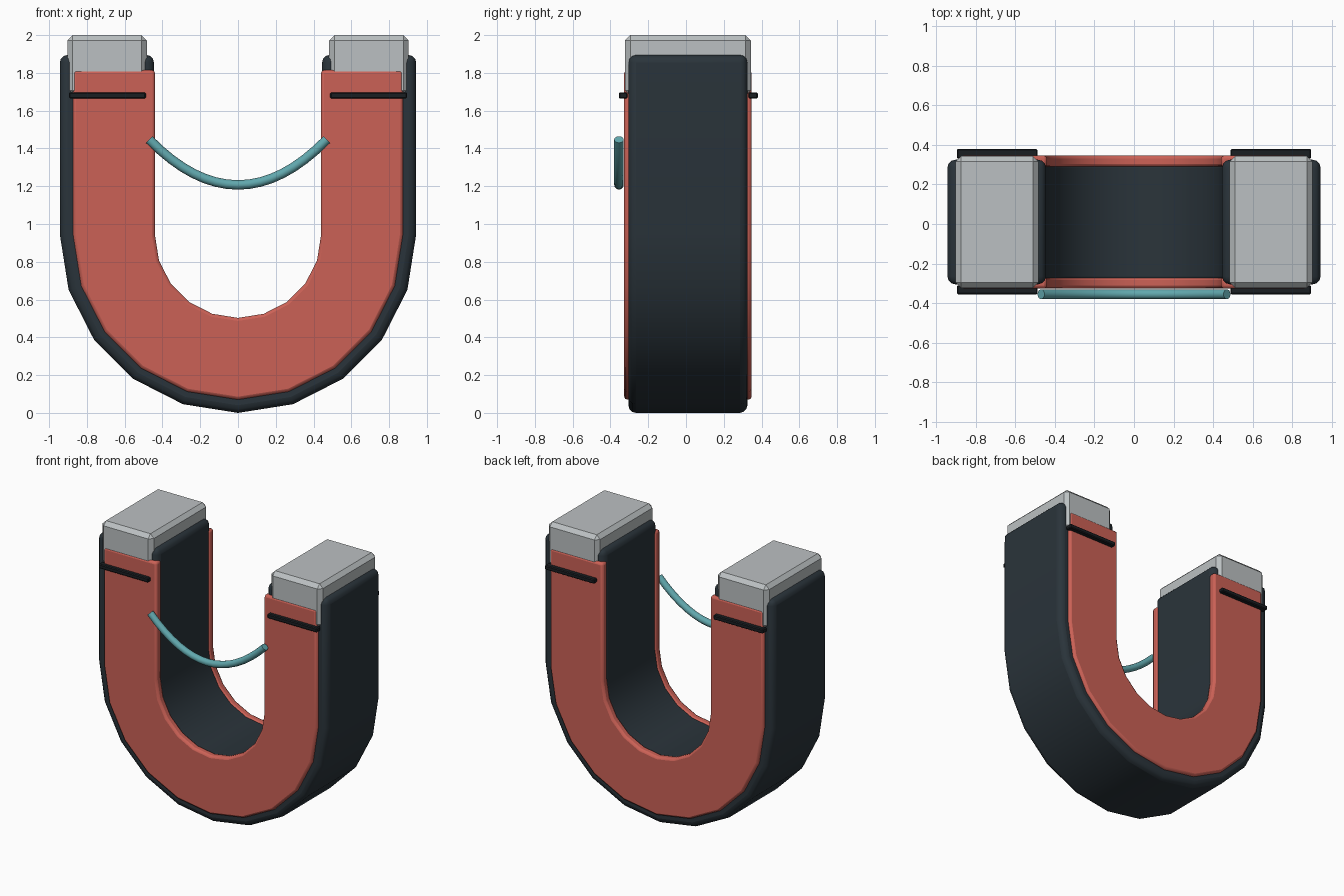
import bpy, bmesh, math

if "Cube" in bpy.data.objects:
    bpy.data.objects.remove(bpy.data.objects["Cube"])

def mat(name, rgb):
    m = bpy.data.materials.new(name)
    m.diffuse_color = (*rgb, 1)
    m.use_nodes = True
    m.node_tree.nodes["Principled BSDF"].inputs["Base Color"].default_value = m.diffuse_color
    return m

RED = mat("coral red", (0.60, 0.12, 0.093))
DARK = mat("dark slate", (0.023, 0.034, 0.043))
BLACK = mat("near black", (0.010, 0.013, 0.016))
GREY = mat("light grey", (0.50, 0.53, 0.54))
TEAL = mat("teal", (0.12, 0.39, 0.42))

CZ = 0.943      # height of the bend centre
STEPS = 10      # segments around the bend

def finish(bm, name, material, bevel, segments, smooth):
    bmesh.ops.recalc_face_normals(bm, faces=bm.faces)
    me = bpy.data.meshes.new(name)
    bm.to_mesh(me)
    bm.free()
    me.materials.append(material)
    ob = bpy.data.objects.new(name, me)
    bpy.context.collection.objects.link(ob)
    if bevel:
        b = ob.modifiers.new("bevel", 'BEVEL')
        b.width, b.segments = bevel, segments
        b.limit_method, b.angle_limit = 'ANGLE', math.radians(40)
    if smooth:
        bpy.ops.object.select_all(action='DESELECT')
        ob.select_set(True)
        bpy.context.view_layer.objects.active = ob
        bpy.ops.object.shade_smooth_by_angle(angle=math.radians(35))
    return ob

def horseshoe(name, inner, outer, y0, y1, top, material, bevel, segments):
    """U-shaped band with a rectangular section."""
    def path(r):
        pts = [(-r, top)]
        for i in range(STEPS + 1):
            a = math.pi + math.pi * i / STEPS
            pts.append((r * math.cos(a), CZ + r * math.sin(a)))
        return pts + [(r, top)]
    bm = bmesh.new()
    rings = []
    for (xi, zi), (xo, zo) in zip(path(inner), path(outer)):
        rings.append([bm.verts.new(p) for p in
                      ((xi, y0, zi), (xo, y0, zo), (xo, y1, zo), (xi, y1, zi))])
    for a, b in zip(rings, rings[1:]):
        for k in range(4):
            j = (k + 1) % 4
            bm.faces.new((a[k], a[j], b[j], b[k]))
    bm.faces.new(rings[0])
    bm.faces.new(rings[-1])
    return finish(bm, name, material, bevel, segments, True)

def box(name, x, y, z, material, bevel):
    bm = bmesh.new()
    bmesh.ops.create_cube(bm, size=1)
    for v in bm.verts:
        v.co = [r[0] if c < 0 else r[1] for c, r in zip(v.co, (x, y, z))]
    return finish(bm, name, material, bevel, 1, False)

# Dark core with painted-metal plates on both faces
horseshoe("core_band", 0.445, 0.943, -0.305, 0.325, 1.895, DARK, 0.04, 3)
horseshoe("front_plate", 0.44, 0.873, -0.327, -0.268, 1.815, RED, 0.016, 2)
horseshoe("back_plate", 0.44, 0.873, 0.288, 0.347, 1.815, RED, 0.016, 2)

# Pole caps and clamp bars on each leg
for side, s in (("left", -1), ("right", 1)):
    span = lambda a, b: tuple(sorted((s * a, s * b)))
    box(side + "_pole_cap", span(0.483, 0.903), (-0.323, 0.343), (1.68, 2.0), GREY, 0.028)
    box(side + "_front_bar", span(0.488, 0.895), (-0.356, -0.31), (1.665, 1.697), BLACK, 0.006)
    box(side + "_back_bar", span(0.488, 0.895), (0.33, 0.38), (1.665, 1.697), BLACK, 0.006)

# Sagging cable across the front, a round section swept along a parabola
bm = bmesh.new()
N, SIDES, R, HALF, SAG = 16, 12, 0.025, 0.47, 0.24
prev = None
for i in range(N + 1):
    x = HALF * (2 * i / N - 1)
    z = 1.207 + SAG * (x / HALF) ** 2
    t = math.atan(2 * SAG * x / HALF ** 2)
    ring = []
    for k in range(SIDES):
        a = 2 * math.pi * k / SIDES
        u = R * math.cos(a)
        ring.append(bm.verts.new((x - u * math.sin(t), -0.355 + R * math.sin(a),
                                  z + u * math.cos(t))))
    if prev:
        for k in range(SIDES):
            j = (k + 1) % SIDES
            bm.faces.new((prev[k], prev[j], ring[j], ring[k]))
    if i in (0, N):
        bm.faces.new(ring)
    prev = ring
finish(bm, "cable", TEAL, 0, 1, True)
